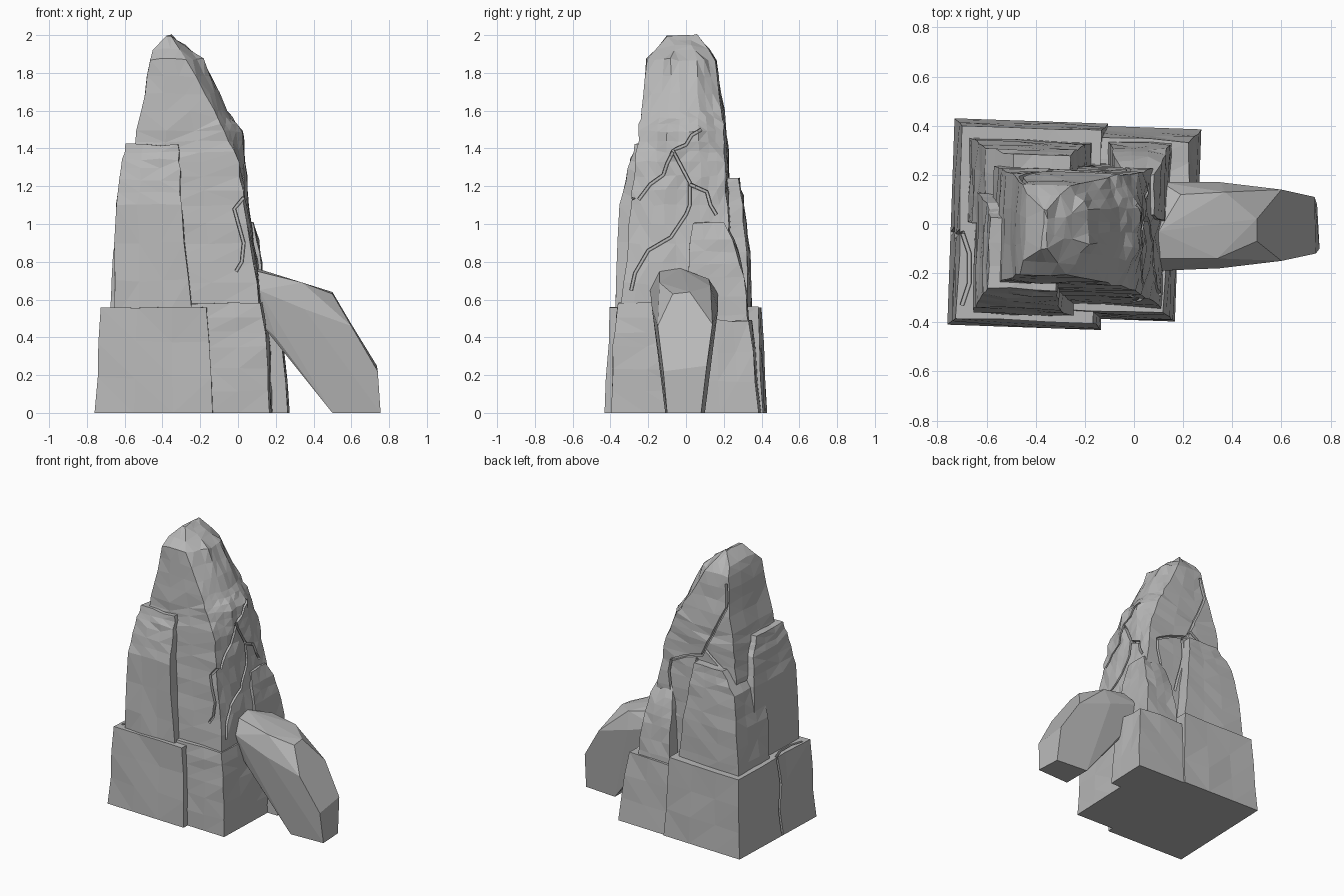
import bpy
import bmesh
import random
from math import cos, sin, radians
from mathutils import Vector
from mathutils.bvhtree import BVHTree

random.seed(4)
cube = bpy.data.objects.get("Cube")
if cube:
    bpy.data.objects.remove(cube, do_unlink=True)

stone = bpy.data.materials.new("grey_stone")
stone.use_nodes = True
GREY = (0.48, 0.48, 0.48, 1)
stone.diffuse_color = GREY
stone.node_tree.nodes["Principled BSDF"].inputs["Base Color"].default_value = GREY


def finish(bm, name):
    bmesh.ops.recalc_face_normals(bm, faces=bm.faces)
    mesh = bpy.data.meshes.new(name)
    bm.to_mesh(mesh)
    bm.free()
    mesh.materials.append(stone)
    obj = bpy.data.objects.new(name, mesh)
    bpy.context.collection.objects.link(obj)
    return obj


def turned(x, y, z):
    """Twist the tower slightly around its own axis."""
    a, dx = radians(-2), x + 0.45
    return Vector((dx * cos(a) - y * sin(a) - 0.45, dx * sin(a) + y * cos(a), z))


def loft(bm, rings):
    rows = [[bm.verts.new(p) for p in ring] for ring in rings]
    for low, high in zip(rows, rows[1:]):
        for i in range(len(low)):
            j = (i + 1) % len(low)
            bm.faces.new((low[i], low[j], high[j], high[i]))
    bm.faces.new(rows[0][::-1])
    bm.faces.new(rows[-1])


def chiselled(name, rings, rough=0.006):
    """Stacked outlines, subdivided and roughened into shallow facets."""
    bm = bmesh.new()
    loft(bm, [[turned(*p) for p in ring] for ring in rings])
    corners = set(bm.verts)
    sides = [e for e in bm.edges if e.calc_length() > 0.12]
    bmesh.ops.subdivide_edges(bm, edges=sides, cuts=2, use_grid_fill=True)
    for v in bm.verts:
        if v not in corners and v.co.z > 0.001:
            v.co += Vector([random.uniform(-rough, rough) for _ in range(3)])
    bmesh.ops.triangulate(bm, faces=bm.faces)
    return finish(bm, name)


def block(name, *levels):
    """Each level: z, x min, x max, y min, y max."""
    return chiselled(name, [[(a, c, z), (b, c, z), (b, d, z), (a, d, z)]
                            for z, a, b, c, d in levels])


# Foot blocks
foot_left = block("foot_left", (0, -0.745, -0.12, -0.42, 0.42),
                  (0.56, -0.71, -0.15, -0.39, 0.39))
block("foot_front_right", (0, -0.3, 0.18, -0.375, 0.17),
      (0.35, -0.3, 0.165, -0.365, 0.165), (0.58, -0.3, 0.135, -0.345, 0.15))
block("foot_back_right", (0, -0.3, 0.26, 0.1, 0.41),
      (0.49, -0.3, 0.215, 0.1, 0.36))

# Middle slabs
block("slab_front", (0.5, -0.645, -0.23, -0.37, 0.14), (1.1, -0.635, -0.29, -0.345, 0.12),
      (1.3, -0.605, -0.3, -0.3, 0.08), (1.42, -0.585, -0.305, -0.265, 0.02))
block("slab_back_left", (0.5, -0.68, -0.18, 0, 0.345), (0.85, -0.655, -0.21, 0, 0.33),
      (1.1, -0.61, -0.25, 0, 0.305), (1.24, -0.5, -0.27, 0, 0.28))
block("slab_back_right", (0.42, -0.12, 0.145, 0.03, 0.355), (0.72, -0.1, 0.125, 0.03, 0.325),
      (0.92, -0.08, 0.1, 0.04, 0.27), (1.01, -0.05, 0.075, 0.05, 0.22))

# Peak: each level is z, x left, x right at the edges, x right at the middle, y min, y max
levels = [(0.45, -0.6, 0.135, 0.15, -0.33, 0.26), (0.8, -0.59, 0.095, 0.1, -0.3, 0.25),
          (1.1, -0.58, 0.045, 0.055, -0.275, 0.235), (1.33, -0.555, 0.01, 0.035, -0.25, 0.225),
          (1.49, -0.53, -0.06, 0.02, -0.235, 0.215), (1.6, -0.505, -0.12, -0.06, -0.225, 0.2),
          (1.87, -0.46, -0.265, -0.185, -0.2, 0.16), (1.925, -0.44, -0.3, -0.25, -0.15, 0.12),
          (2.0, -0.37, -0.355, -0.35, -0.1, 0.06)]
peak = chiselled("peak", [[(a, c, z), (b, c, z), (m, c * 0.35, z), (m, d * 0.4, z),
                           (b, d, z), (a, d, z)] for z, a, b, m, c, d in levels], 0.007)

# Leaning boulder
bm = bmesh.new()
for p in [(0.5, -0.11, 0), (0.5, 0.1, 0), (0.755, -0.1, 0), (0.745, 0.08, 0),
          (0.74, -0.12, 0.22), (0.735, 0.11, 0.25), (0.6, -0.15, 0.46), (0.6, 0.14, 0.47),
          (0.35, -0.18, 0.55), (0.35, 0.17, 0.55), (0.5, -0.07, 0.63), (0.5, 0.02, 0.64),
          (0.34, -0.14, 0.69), (0.37, 0.13, 0.67), (0.1, -0.14, 0.75), (0.1, -0.03, 0.765),
          (0.19, 0.12, 0.71), (0.11, 0.17, 0.63), (0.11, -0.19, 0.65),
          (0.2, -0.15, 0.4), (0.2, 0.14, 0.4), (0.1, -0.14, 0.5), (0.1, 0.13, 0.5)]:
    bm.verts.new(p)
bmesh.ops.convex_hull(bm, input=bm.verts)
bmesh.ops.dissolve_limit(bm, angle_limit=radians(4), verts=bm.verts, edges=bm.edges)
finish(bm, "leaning_boulder")


def carve(target, path, side, width=0.011):
    """Cut a jagged groove; path points are projected on the target along side."""
    bm = bmesh.new()
    bm.from_mesh(target.data)
    tree = BVHTree.FromBMesh(bm)
    bm.free()
    side = Vector(side)
    across = Vector((0, 1, 0)) if side.x else Vector((1, 0, 0))
    up = Vector((0, 1, 0)) if side.z else Vector((0, 0, 1))
    if side.z:
        across = Vector((1, 0, 0))
    flat = [across * u + up * v for u, v in path]
    steps = [p.lerp(q, t / 3) for p, q in zip(flat, flat[1:]) for t in range(3)] + [flat[-1]]
    points = []
    for p in steps:
        hit = tree.ray_cast(p + side * 3, -side)[0]
        if hit:
            points.append(hit)
    rings = []
    for i, p in enumerate(points):
        along = points[min(i + 1, len(points) - 1)] - points[max(i - 1, 0)]
        lateral = along.cross(side).normalized() * width
        depth = side * 0.022
        rings.append([p + lateral + depth, p - lateral + depth,
                      p - lateral * 0.6 - depth, p + lateral * 0.6 - depth])
    bm = bmesh.new()
    loft(bm, rings)
    bmesh.ops.triangulate(bm, faces=bm.faces)
    cutter = finish(bm, "crack_cutter")
    cutter.hide_render = True
    mod = target.modifiers.new("crack", "BOOLEAN")
    mod.operation, mod.solver, mod.object = "DIFFERENCE", "EXACT", cutter
    bpy.context.view_layer.update()
    carved = bpy.data.meshes.new_from_object(
        target.evaluated_get(bpy.context.evaluated_depsgraph_get()))
    target.modifiers.remove(mod)
    if len(carved.polygons) > 20:
        target.data = carved
    bpy.data.objects.remove(cutter, do_unlink=True)


# Cracks on the right side of the peak
RIGHT, BACK, FRONT = (1, 0, 0), (0, 1, 0), (0, -1, 0)
carve(peak, [(0.08, 1.5), (0.03, 1.47), (0, 1.42), (-0.07, 1.39), (0.02, 1.22), (0.02, 1.1),
             (0, 1.05), (-0.08, 0.93), (-0.2, 0.86), (-0.27, 0.74), (-0.29, 0.65)], RIGHT)
carve(peak, [(-0.07, 1.38), (-0.1, 1.32), (-0.12, 1.26), (-0.19, 1.21), (-0.25, 1.13)], RIGHT)
carve(peak, [(0.02, 1.21), (0.11, 1.17), (0.13, 1.1), (0.16, 1.05)], RIGHT)
# Crack on the front
carve(peak, [(0.03, 1.14), (-0.02, 1.08), (0.03, 0.9), (0.02, 0.8), (-0.01, 0.75)], FRONT)
# Cracks on the back
carve(peak, [(-0.44, 1.82), (-0.46, 1.66), (-0.39, 1.51), (-0.28, 1.28), (-0.15, 1.24),
             (-0.03, 1.18)], BACK)
carve(peak, [(-0.24, 1.25), (-0.24, 1.1), (-0.16, 0.81)], BACK)
carve(peak, [(-0.31, 1.33), (-0.42, 1.25), (-0.52, 1.2)], BACK)
carve(peak, [(-0.03, 1.18), (-0.02, 1.1), (-0.07, 0.82)], BACK)
# Crack down the left foot block and over its top
carve(foot_left, [(-0.04, 0.01), (-0.02, 0.2), (-0.05, 0.36), (-0.03, 0.55)], (-1, 0, 0))
carve(foot_left, [(-0.7, -0.03), (-0.67, -0.12), (-0.67, -0.24), (-0.7, -0.33)], (0, 0, 1))
